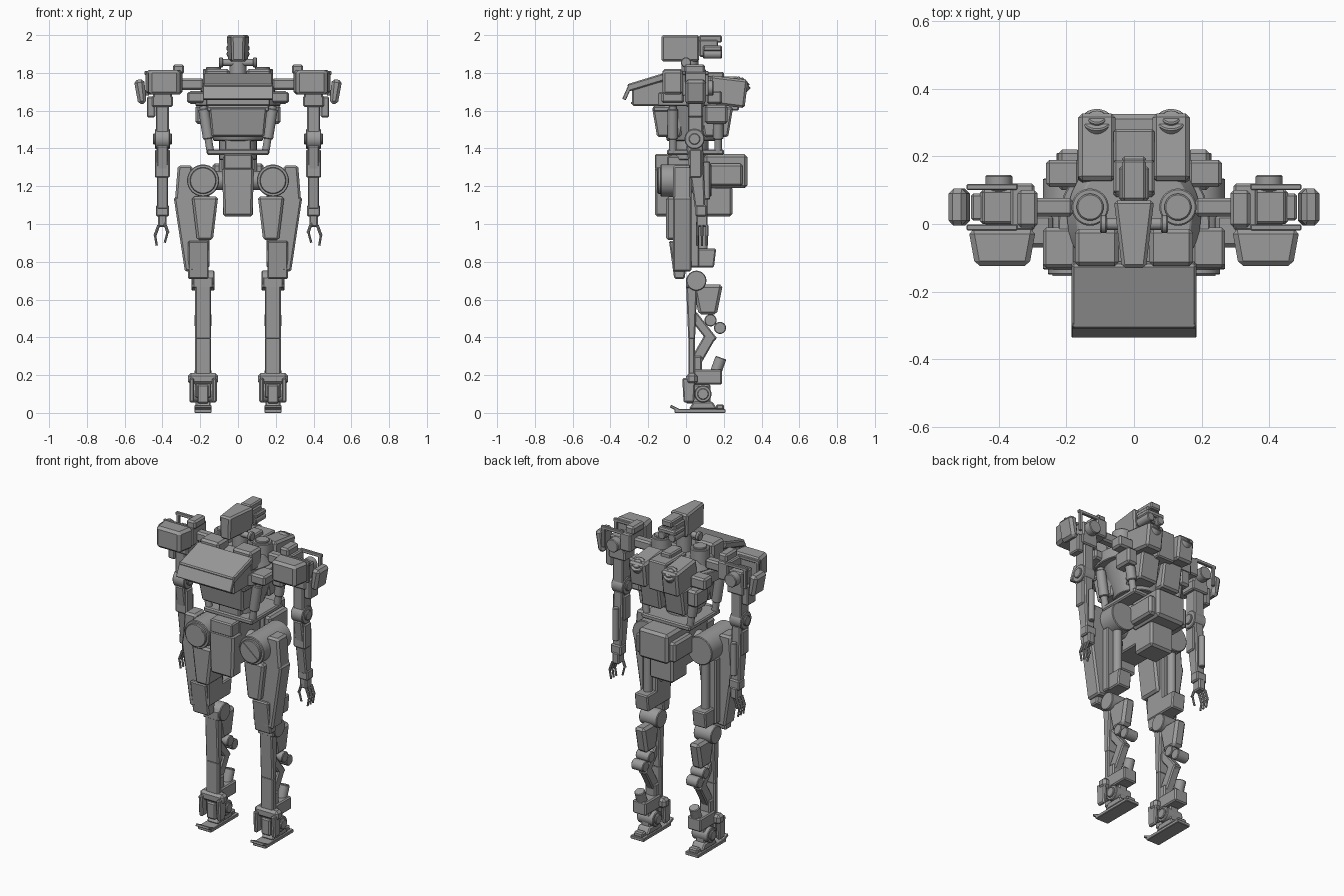
import bpy, bmesh, math
from mathutils import Euler, Matrix, Vector

cube = bpy.data.objects.get("Cube")
if cube:
    bpy.data.objects.remove(cube)

grey = bpy.data.materials.new("plain_grey")
grey.use_nodes = True
tone = (.33, .33, .33, 1)
grey.diffuse_color = tone
grey.node_tree.nodes["Principled BSDF"].inputs["Base Color"].default_value = tone
crease = math.radians(28)


def finish(name, bm, bevel, x=0, y=0, z=0, tilt=0, roll=0):
    """Bevel hard edges, place the part, and mirror it when it is off centre."""
    bmesh.ops.recalc_face_normals(bm, faces=bm.faces)
    if bevel:
        hard = [edge for edge in bm.edges if edge.calc_face_angle(0) > crease]
        bmesh.ops.bevel(bm, geom=hard, offset=bevel, offset_type='OFFSET', segments=1,
                        profile=.5, affect='EDGES', clamp_overlap=True)
    turn = Euler((math.radians(tilt), math.radians(roll), 0)).to_matrix().to_4x4()
    bm.transform(Matrix.Translation((x, y, z)) @ turn)
    mesh = bpy.data.meshes.new(name)
    bm.to_mesh(mesh)
    bm.free()
    mesh.materials.append(grey)
    part = bpy.data.objects.new(name, mesh)
    bpy.context.collection.objects.link(part)
    if x:
        part.modifiers.new("mirror", 'MIRROR')
    bpy.ops.object.select_all(action='DESELECT')
    part.select_set(True)
    bpy.context.view_layer.objects.active = part
    bpy.ops.object.shade_smooth_by_angle(angle=crease)


def box(name, wide, deep, tall, top=1, base=1, thin=1, front=1, drop=0, bevel=.007, **pose):
    """Block with scaled top, base and front widths, a thinner base and a dropped front edge."""
    bm = bmesh.new()
    bmesh.ops.create_cube(bm, size=1)
    for vert in bm.verts:
        above, ahead = vert.co.z > 0, vert.co.y < 0
        vert.co *= Vector((wide, deep, tall))
        vert.co.x *= (top if above else base) * (front if ahead else 1)
        vert.co.y *= 1 if above else thin
        vert.co.z -= drop if above and ahead else 0
    finish(name, bm, bevel, **pose)


def rod(name, radius, length, along="z", tip=1, sides=32, bevel=.004, **pose):
    """Cylinder along an axis, with its far end scaled by tip."""
    bm = bmesh.new()
    bmesh.ops.create_cone(bm, cap_ends=True, segments=sides, radius1=radius,
                          radius2=radius * tip, depth=length)
    if along != "z":
        bm.transform(Matrix.Rotation(math.pi / 2, 4, "Y" if along == "x" else "X"))
    finish(name, bm, bevel, **pose)


# Landmarks shared by many parts
arm, leg = .4, .185
ankle, knee, hip, waist = .1, .7, 1.23, 1.38
elbow, chest, shoulder, eyes = 1.45, 1.7, 1.75, 1.93

# Head and neck
box("head", wide=.12, deep=.2, tall=.14, base=.9, front=.6, y=-.03, z=eyes, bevel=.01)
box("head_rear_block", wide=.09, deep=.1, tall=.09, y=.12, z=eyes)
box("head_rear_cap", wide=.12, deep=.1, tall=.03, y=.14, z=eyes)
box("head_top_rail", wide=.07, deep=.12, tall=.04, y=.13, z=1.98)
rod("head_rear_pod", radius=.025, length=.1, along="y", x=.035, y=.14, z=1.9)
rod("neck_joint", radius=.018, length=.18, along="x", z=1.855)
rod("neck_joint_cap", radius=.027, length=.02, along="x", x=.09, z=1.855)
rod("neck_column", radius=.045, length=.2, y=.02, z=1.8)

# Chest
box("chest_visor", wide=.37, deep=.2, tall=.04, y=-.21, z=1.75, tilt=17)
box("chest_visor_lip", wide=.37, deep=.02, tall=.09, y=-.31, z=chest, tilt=-24, bevel=.003)
box("chest_upper", wide=.34, deep=.27, tall=.15, drop=.04, y=-.15, z=chest)
box("chest_collar", wide=.13, deep=.11, tall=.12, x=.11, y=-.07, z=1.76, bevel=.012)
box("chest_vent", wide=.11, deep=.02, tall=.01, y=-.28, z=1.64, bevel=0)
box("chest_lower", wide=.31, deep=.18, tall=.16, base=.9, thin=.7, y=-.09, z=1.54, bevel=.01)
box("chest_lower_rim", wide=.33, deep=.19, tall=.03, y=-.08, z=1.61)
rod("chest_ring", radius=.225, length=.07, z=1.66)
rod("chest_deck", radius=.2, length=.06, tip=.85, y=.02, z=1.73)
rod("torso_cone", radius=.13, length=.2, tip=1.5, y=.03, z=1.54)
box("chest_side_front", wide=.1, deep=.12, tall=.06, x=.22, y=-.07, z=1.67, bevel=.01)
box("chest_side_rear", wide=.1, deep=.08, tall=.07, x=.21, y=.15, z=1.67, bevel=.01)
rod("shoulder_drum", radius=.055, length=.12, x=.13, y=.05, z=1.76)
rod("shoulder_drum_cap", radius=.04, length=.02, x=.13, y=.05, z=1.82)

# Backpack
box("backpack_pod", wide=.11, deep=.2, tall=.15, x=.11, y=.22, z=chest, tilt=-7, bevel=.012)
box("backpack_core", wide=.12, deep=.2, tall=.18, y=.18, z=1.69)
box("backpack_spine", wide=.07, deep=.12, tall=.05, y=.14, z=1.78)
box("backpack_lower", wide=.13, deep=.18, tall=.16, thin=.7, x=.08, y=.16, z=1.54, bevel=.01)
rod("thruster", radius=.045, length=.06, x=.11, y=.29, z=1.73, tilt=-45)
rod("thruster_core", radius=.028, length=.08, x=.11, y=.29, z=1.73, tilt=-45)
box("backpack_side", wide=.07, deep=.12, tall=.1, x=.19, y=.16, z=1.58, bevel=.012)

# Waist
box("abdomen", wide=.14, deep=.18, tall=.1, z=1.4)
rod("abdomen_joint", radius=.1, length=.16, y=.02, z=1.42)
box("waist_plate", wide=.33, deep=.3, tall=.03, y=.05, z=waist)
for place, y in (("front", -.07), ("rear", .17)):
    rod(place + "_waist_strut", radius=.02, length=.26, x=.165, y=y, z=1.5, roll=9)
    rod(place + "_waist_sleeve", radius=.028, length=.16, x=.17, y=y, z=1.53, roll=9)

# Pelvis
box("pelvis_front", wide=.17, deep=.09, tall=.26, base=.9, y=-.12, z=1.17, bevel=.012)
box("pelvis_front_cap", wide=.15, deep=.09, tall=.08, y=-.12, z=1.33)
box("pelvis_core", wide=.16, deep=.26, tall=.26, y=.03, z=hip)
box("pelvis_rear_upper", wide=.2, deep=.23, tall=.18, y=.21, z=1.28, bevel=.015)
box("pelvis_rear_side", wide=.05, deep=.18, tall=.12, x=.11, y=.21, z=1.26, bevel=.012)
box("pelvis_rear_lower", wide=.16, deep=.15, tall=.16, y=.17, z=1.12, bevel=.012)

# Hips
rod("hip_drum", radius=.085, length=.27, along="y", x=leg, z=hip)
rod("hip_cap", radius=.07, length=.02, along="y", x=leg, y=-.14, z=hip)
box("hip_bar", wide=.13, deep=.008, tall=.018, x=leg, y=-.15, z=hip, roll=40, bevel=0)
rod("hip_axle", radius=.05, length=.14, along="x", x=.13, z=hip)
box("hip_guard", wide=.11, deep=.1, tall=.2, top=.7, x=.28, y=-.02, z=1.21, bevel=.012)
box("thigh_guard", wide=.12, deep=.1, tall=.4, base=.7, x=.26, y=-.02, z=.95, roll=6, bevel=.01)

# Thighs
box("thigh_upper", wide=.14, deep=.15, tall=.23, base=.6, x=.175, y=-.03, z=1.03, bevel=.012)
box("thigh_lower", wide=.11, deep=.11, tall=.2, thin=.5, x=.21, y=-.035, z=.81)
box("thigh_frame", wide=.1, deep=.14, tall=.4, x=.2, z=.97)
box("thigh_rear", wide=.09, deep=.12, tall=.1, thin=.8, x=.195, y=.1, z=.82)
rod("thigh_piston", radius=.025, length=.3, x=.195, y=.09, z=1)

# Knees and shins
rod("knee_drum", radius=.053, length=.12, along="x", x=leg, y=.055, z=knee)
box("knee_collar", wide=.11, deep=.07, tall=.06, x=leg, y=.035, z=.69)
box("shin_upper", wide=.085, deep=.06, tall=.3, thin=.6, x=leg, y=.03, z=.54)
box("shin_lower", wide=.085, deep=.035, tall=.32, x=leg, y=.03, z=.24)
box("calf_upper", wide=.07, deep=.16, tall=.16, thin=.6, x=leg, y=.115, z=.6, bevel=.015)
box("calf_upper_link", wide=.05, deep=.05, tall=.18, x=leg, y=.09, z=.45, tilt=38)
box("calf_lower_link", wide=.05, deep=.06, tall=.17, x=leg, y=.085, z=.33, tilt=-30)
rod("calf_roller_upper", radius=.032, length=.09, along="x", x=leg, y=.13, z=.49)
rod("calf_roller_lower", radius=.032, length=.08, along="x", x=leg, y=.18, z=.45)
box("calf_lower", wide=.09, deep=.15, tall=.08, x=leg, y=.115, z=.19)
box("calf_riser", wide=.07, deep=.05, tall=.1, x=leg, y=.06, z=.25)
rod("calf_piston", radius=.03, length=.09, x=leg, y=.17, z=.25, tilt=-20)

# Ankles and feet
box("ankle_cuff", wide=.16, deep=.06, tall=.06, x=leg, y=.03, z=.18, bevel=.015)
for side, x in (("inner", leg - .06), ("outer", leg + .06)):
    box(side + "_ankle_cheek", wide=.025, deep=.07, tall=.13, thin=.8, x=x, y=.015, z=.12)
rod("ankle_drum", radius=.045, length=.11, along="x", x=leg, y=.09, z=ankle)
rod("ankle_hub", radius=.03, length=.13, along="x", x=leg, y=.09, z=ankle)
box("ankle_block", wide=.06, deep=.13, tall=.1, x=leg, y=.065, z=ankle)
box("foot_bridge", wide=.08, deep=.1, tall=.04, thin=1.5, x=leg, y=.09, z=.04)
box("foot_sole", wide=.09, deep=.27, tall=.02, x=leg, y=.075, z=.01, bevel=.003)
box("toe_lip", wide=.09, deep=.05, tall=.015, x=leg, y=-.06, z=.025, tilt=-25, bevel=.003)
box("heel_block", wide=.06, deep=.04, tall=.03, x=leg, y=.18, z=.03)

# Shoulders
box("shoulder_link", wide=.14, deep=.055, tall=.06, x=.25, y=.05, z=1.74, bevel=.01)
box("shoulder_armour", wide=.2, deep=.11, tall=.13, front=.8, x=.39, y=-.07, z=shoulder, bevel=.015)
box("shoulder_crest", wide=.06, deep=.11, tall=.05, x=.315, y=.045, z=1.82, bevel=.01)
box("shoulder_core", wide=.07, deep=.14, tall=.11, x=.33, y=.05, z=shoulder)
box("shoulder_hub", wide=.1, deep=.1, tall=.1, x=arm, y=.05, z=1.71)
for place, y in (("front", -.01), ("rear", .11)):
    box(place + "_shoulder_rail", wide=.15, deep=.018, tall=.02, x=.42, y=y, z=1.8, bevel=.003)
    box(place + "_shoulder_post", wide=.02, deep=.018, tall=.12, x=.48, y=y, z=1.74, bevel=.003)
rod("shoulder_rear_hub", radius=.04, length=.05, along="y", x=arm, y=.12, z=1.72)
box("shoulder_pad", wide=.055, deep=.11, tall=.13, base=.8, x=.515, y=.05, z=chest, roll=8, bevel=.015)
box("shoulder_skirt", wide=.045, deep=.08, tall=.11, x=.46, y=.05, z=1.62)

# Arms
box("upper_arm_cuff", wide=.11, deep=.1, tall=.06, x=arm, y=.05, z=1.65)
box("upper_arm", wide=.07, deep=.08, tall=.18, x=arm, y=.05, z=1.56)
rod("elbow_drum", radius=.053, length=.08, along="x", x=arm, y=.045, z=elbow)
rod("elbow_hub", radius=.03, length=.1, along="x", x=arm, y=.045, z=elbow)
box("forearm", wide=.06, deep=.09, tall=.34, thin=.6, x=arm, y=.06, z=1.25, tilt=5)
box("forearm_guard", wide=.08, deep=.065, tall=.15, x=arm, y=.05, z=1.32)
rod("forearm_piston", radius=.018, length=.2, x=arm, y=.11, z=hip)
box("wrist", wide=.07, deep=.06, tall=.06, x=arm, y=.08, z=1.07)
box("palm", wide=.045, deep=.06, tall=.07, x=arm, y=.085, z=1.02)

# Fingers
digit = dict(length=.06, sides=8, bevel=0)
for finger in range(3):
    y = .06 + finger / 40
    rod("finger_base", radius=.008, x=.43, y=y, z=.965, roll=-20, **digit)
    rod("finger_tip", radius=.006, x=.435, y=y, z=.915, roll=10, **digit)
rod("thumb_base", radius=.008, x=.38, y=.06, z=.98, roll=20, **digit)
rod("thumb_tip", radius=.006, x=.38, y=.06, z=.93, roll=-15, **digit)
